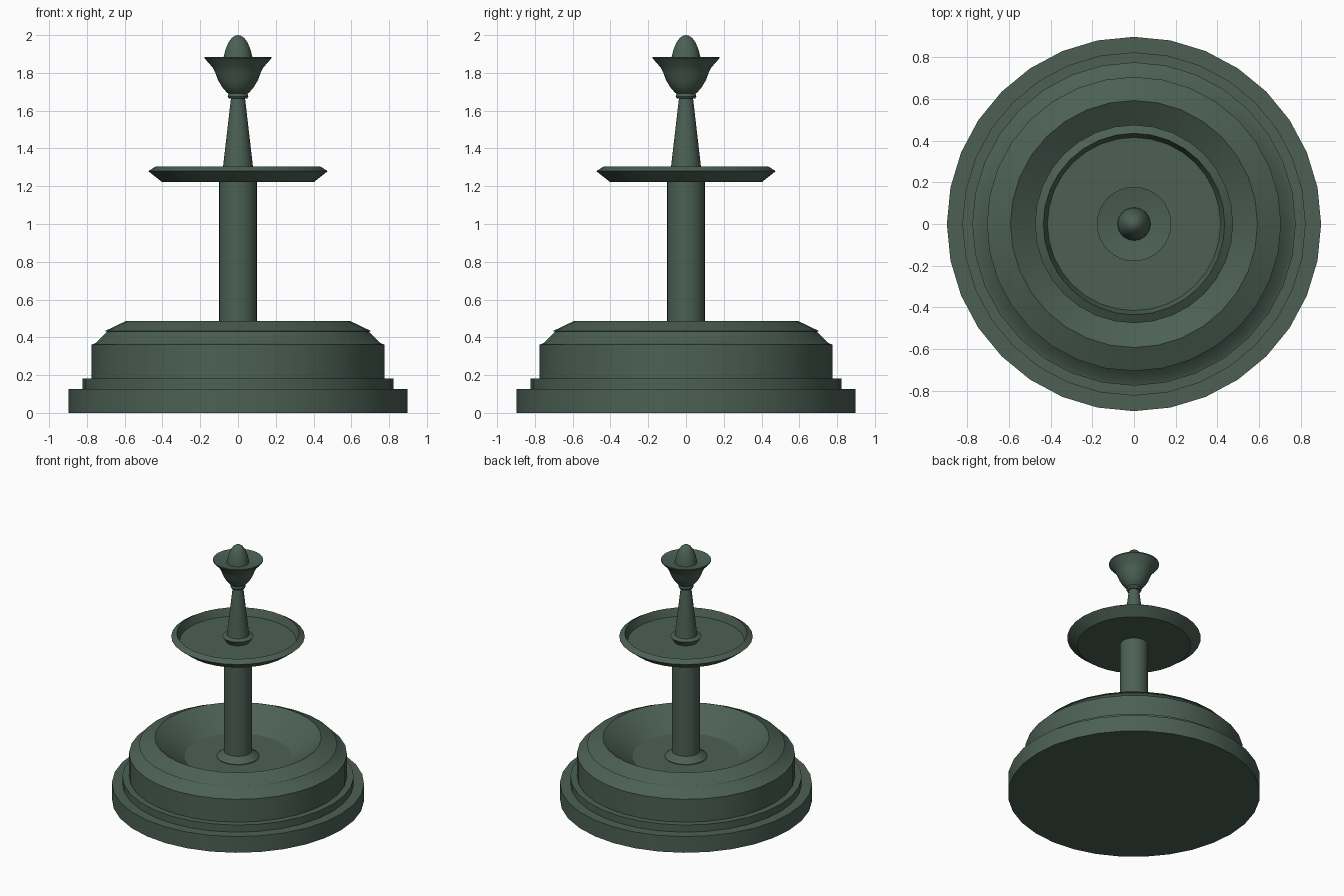
import bpy, bmesh, math

if "Cube" in bpy.data.objects:
    bpy.data.objects.remove(bpy.data.objects["Cube"])

stone = bpy.data.materials.new("dark_green_stone")
stone.diffuse_color = (0.072, 0.118, 0.09, 1.0)
stone.use_nodes = True
stone.node_tree.nodes["Principled BSDF"].inputs["Base Color"].default_value = stone.diffuse_color


def lathe(name, profile, sides=32):
    """Turn an (r, z) profile, starting and ending on the axis, into a solid."""
    bm = bmesh.new()
    rings = []
    for r, z in profile:
        if r == 0:
            rings.append([bm.verts.new((0, 0, z))] * sides)
        else:
            rings.append([bm.verts.new((r * math.cos(2 * math.pi * i / sides),
                                        r * math.sin(2 * math.pi * i / sides), z))
                          for i in range(sides)])
    for a, b in zip(rings, rings[1:]):
        for i in range(sides):
            j = (i + 1) % sides
            corners = list(dict.fromkeys((a[i], a[j], b[j], b[i])))
            bm.faces.new(corners)
    bmesh.ops.recalc_face_normals(bm, faces=bm.faces)
    mesh = bpy.data.meshes.new(name)
    bm.to_mesh(mesh)
    bm.free()
    mesh.materials.append(stone)
    ob = bpy.data.objects.new(name, mesh)
    bpy.context.collection.objects.link(ob)
    bpy.ops.object.select_all(action='DESELECT')
    ob.select_set(True)
    bpy.context.view_layer.objects.active = ob
    bpy.ops.object.shade_smooth_by_angle(angle=math.radians(28))
    return ob


# Stepped base with the large lower basin
lathe("lower_basin", [(0, 0), (0.897, 0), (0.897, 0.127), (0.823, 0.127), (0.823, 0.183),
                      (0.775, 0.183), (0.775, 0.362), (0.752, 0.37), (0.692, 0.43),
                      (0.705, 0.433), (0.592, 0.487), (0.38, 0.34), (0, 0.34)])

# Column with a flared foot
lathe("column", [(0, 0.33), (0.15, 0.33), (0.15, 0.345), (0.1, 0.385),
                 (0.1, 1.23), (0, 1.23)])

# Shallow upper dish
lathe("upper_dish", [(0, 1.222), (0.402, 1.222), (0.475, 1.28), (0.435, 1.305),
                     (0.415, 1.245), (0, 1.245)])

# Tapered stem with its collar at the foot
lathe("stem", [(0, 1.235), (0.08, 1.235), (0.11, 1.285), (0.08, 1.297),
               (0.037, 1.668), (0, 1.668)])

# Top cup: neck ring, bulging body and flared rim
lathe("top_cup", [(0, 1.664), (0.048, 1.664), (0.055, 1.675), (0.05, 1.69), (0.058, 1.695),
                  (0.082, 1.722), (0.105, 1.76), (0.12, 1.80), (0.135, 1.83), (0.178, 1.878),
                  (0.178, 1.885), (0.165, 1.883), (0.08, 1.862), (0, 1.862)])

# Rounded finial
lathe("finial", [(0, 1.85), (0.08, 1.85), (0.077, 1.88), (0.066, 1.925), (0.05, 1.962),
                 (0.033, 1.985), (0.015, 1.997), (0, 2.0)])
